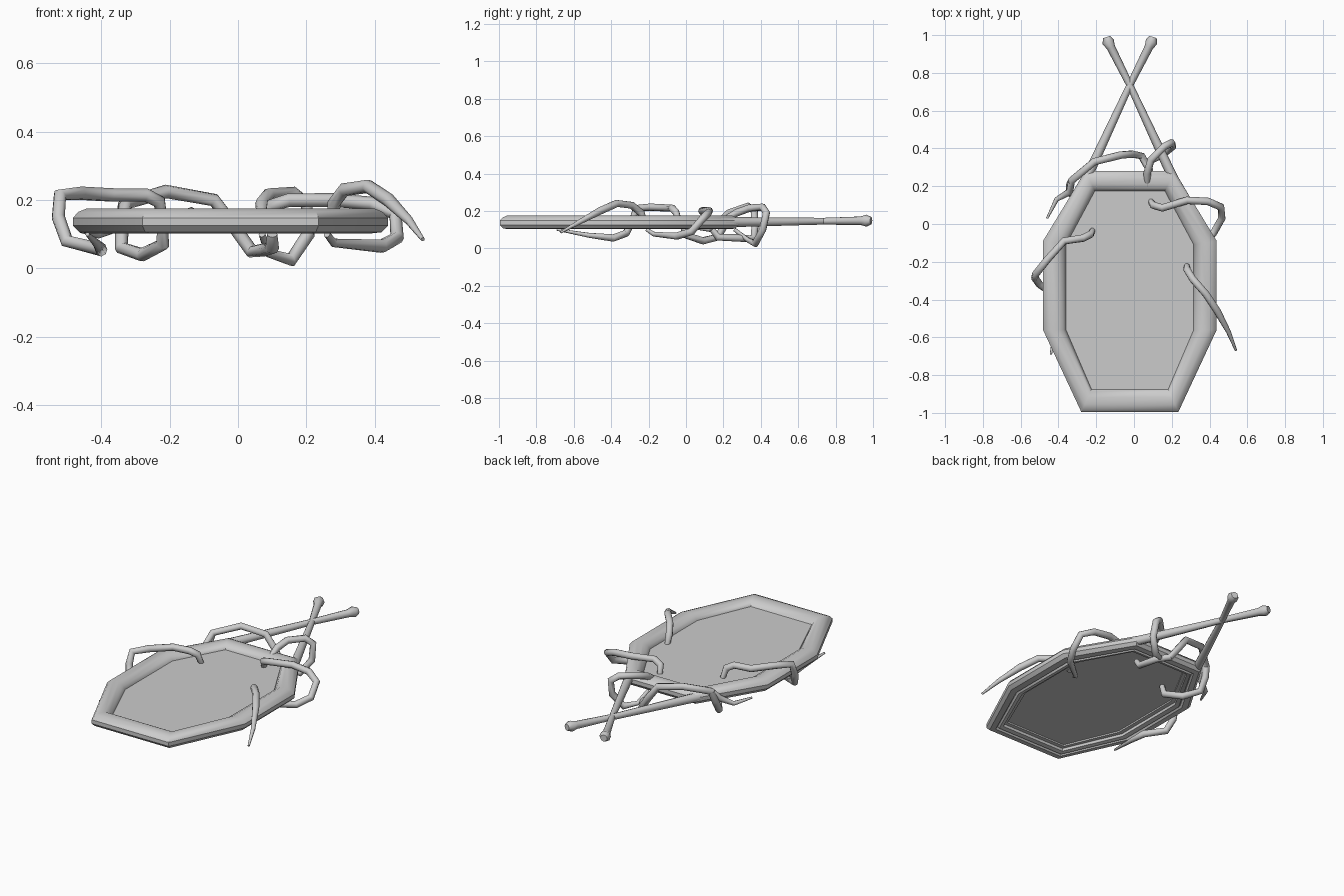
import bpy, bmesh

old = bpy.data.objects.get("Cube")
if old:
    bpy.data.objects.remove(old, do_unlink=True)

grey = bpy.data.materials.new("plain_grey")
grey.use_nodes = True
grey.diffuse_color = (0.6, 0.6, 0.6, 1)
grey.node_tree.nodes["Principled BSDF"].inputs["Base Color"].default_value = (0.6, 0.6, 0.6, 1)

CENTRE = -0.022  # the frame's own mirror axis


def finish(obj, angle=0.6):
    for other in bpy.context.selected_objects:
        other.select_set(False)
    obj.select_set(True)
    bpy.context.view_layer.objects.active = obj
    if obj.type == "CURVE":
        bpy.ops.object.convert(target="MESH")
        obj = bpy.context.object
    bpy.ops.object.shade_smooth_by_angle(angle=angle)


def mesh_object(name, bm):
    bmesh.ops.recalc_face_normals(bm, faces=bm.faces)
    mesh = bpy.data.meshes.new(name)
    bm.to_mesh(mesh)
    bm.free()
    mesh.materials.append(grey)
    obj = bpy.data.objects.new(name, mesh)
    bpy.context.collection.objects.link(obj)
    return obj


def tube(name, points, radii, sides=2):
    curve = bpy.data.curves.new(name, "CURVE")
    curve.dimensions = "3D"
    curve.bevel_depth = 1
    curve.bevel_resolution = sides
    curve.use_fill_caps = True
    spline = curve.splines.new("POLY")
    spline.points.add(len(points) - 1)
    for p, co, r in zip(spline.points, points, radii):
        p.co = (*co, 1)
        p.radius = r
    curve.materials.append(grey)
    obj = bpy.data.objects.new(name, curve)
    bpy.context.collection.objects.link(obj)
    finish(obj, 0.9)


def octagon(half):
    right = [(CENTRE + x, y) for x, y in half]
    left = [(CENTRE - x, y) for x, y in reversed(half)]
    return right + left


# Elongated octagon outlines, front to back
outer = octagon([(0.257, -0.995), (0.46, -0.56), (0.46, -0.09), (0.235, 0.28)])
inner = octagon([(0.203, -0.875), (0.338, -0.56), (0.338, -0.11), (0.185, 0.175)])

# Rounded frame: cross-section is (share of the way inward, height)
section = [(0, 0.125), (0, 0.148), (0.12, 0.165), (0.32, 0.175), (0.65, 0.175),
           (0.88, 0.16), (1, 0.14), (1, 0.125), (0.8, 0.125), (0.8, 0.108),
           (0.6, 0.102), (0.52, 0.114), (0.44, 0.102), (0.15, 0.106)]
bm = bmesh.new()
rings = []
for a, b in zip(outer, inner):
    rings.append([bm.verts.new((a[0] + (b[0] - a[0]) * t, a[1] + (b[1] - a[1]) * t, z))
                  for t, z in section])
for i, ring in enumerate(rings):
    after = rings[(i + 1) % len(rings)]
    for j in range(len(ring)):
        k = (j + 1) % len(ring)
        bm.faces.new((ring[j], ring[k], after[k], after[j]))
finish(mesh_object("frame", bm))

# Flat panel
bm = bmesh.new()
base = bm.faces.new([bm.verts.new((x, y, 0.134)) for x, y in inner])
top = bmesh.ops.extrude_face_region(bm, geom=[base])
bmesh.ops.translate(bm, vec=(0, 0, 0.008),
                    verts=[v for v in top["geom"] if isinstance(v, bmesh.types.BMVert)])
mesh_object("panel", bm)

# Crossed poles with knobbed tips
for side, label in ((1, "left"), (-1, "right")):
    path = [(-0.35, 0.03), (-0.23, 0.24), (0, 0.735), (0.1, 0.935), (0.115, 0.965), (0.123, 0.99)]
    heights = [0.138, 0.14, 0.145, 0.147, 0.148, 0.148]
    tube(label + "_pole", [(CENTRE + side * x, y, z) for (x, y), z in zip(path, heights)],
         [0.03, 0.027, 0.018, 0.023, 0.032, 0.02])


# Twisting vines: full thickness at the root, thinner at the tip
def vine(name, points, tip=0.006, root=0.015):
    radii = [0.02] * len(points)
    radii[0] = root
    if tip < 0.02:
        radii[-1], radii[-2] = tip, 0.013
    tube(name, points, radii)


vine("left_front_vine", [
    (0.28, -0.22, 0.13), (0.28, -0.24, 0.19), (0.31, -0.29, 0.23), (0.38, -0.37, 0.24),
    (0.44, -0.46, 0.2), (0.5, -0.57, 0.14), (0.54, -0.67, 0.085)])
vine("left_back_vine", [
    (0.09, 0.12, 0.14), (0.1, 0.1, 0.185), (0.15, 0.085, 0.2), (0.28, 0.125, 0.2),
    (0.39, 0.12, 0.19), (0.46, 0.09, 0.16), (0.465, 0.03, 0.09), (0.42, -0.05, 0.065),
    (0.28, -0.17, 0.075), (0.26, -0.21, 0.1)], tip=0.01)
vine("right_front_vine", [
    (-0.22, -0.035, 0.14), (-0.23, -0.055, 0.195), (-0.27, -0.075, 0.215), (-0.37, -0.09, 0.215),
    (-0.46, -0.19, 0.22), (-0.52, -0.265, 0.215), (-0.525, -0.285, 0.15), (-0.5, -0.32, 0.08),
    (-0.4, -0.39, 0.055), (-0.41, -0.52, 0.07), (-0.44, -0.69, 0.1)])
vine("right_under_vine", [
    (-0.22, -0.02, 0.13), (-0.22, 0, 0.07), (-0.28, 0.09, 0.04), (-0.34, 0.17, 0.06),
    (-0.34, 0.21, 0.13), (-0.33, 0.23, 0.19)], tip=0.02)
vine("back_vine", [
    (0.1, 0.14, 0.1), (0.1, 0.17, 0.06), (0.08, 0.29, 0.055), (0.04, 0.36, 0.05),
    (-0.01, 0.37, 0.12), (-0.07, 0.365, 0.2), (-0.21, 0.33, 0.225), (-0.33, 0.23, 0.19),
    (-0.34, 0.17, 0.13), (-0.41, 0.13, 0.1), (-0.46, 0.03, 0.11)])
vine("pole_vine", [
    (0.07, 0.2, 0.15), (0.07, 0.27, 0.19), (0.09, 0.34, 0.215), (0.16, 0.41, 0.22),
    (0.2, 0.43, 0.19), (0.205, 0.41, 0.1), (0.155, 0.37, 0.025), (0.09, 0.33, 0.045),
    (0.07, 0.26, 0.1)], tip=0.01)
